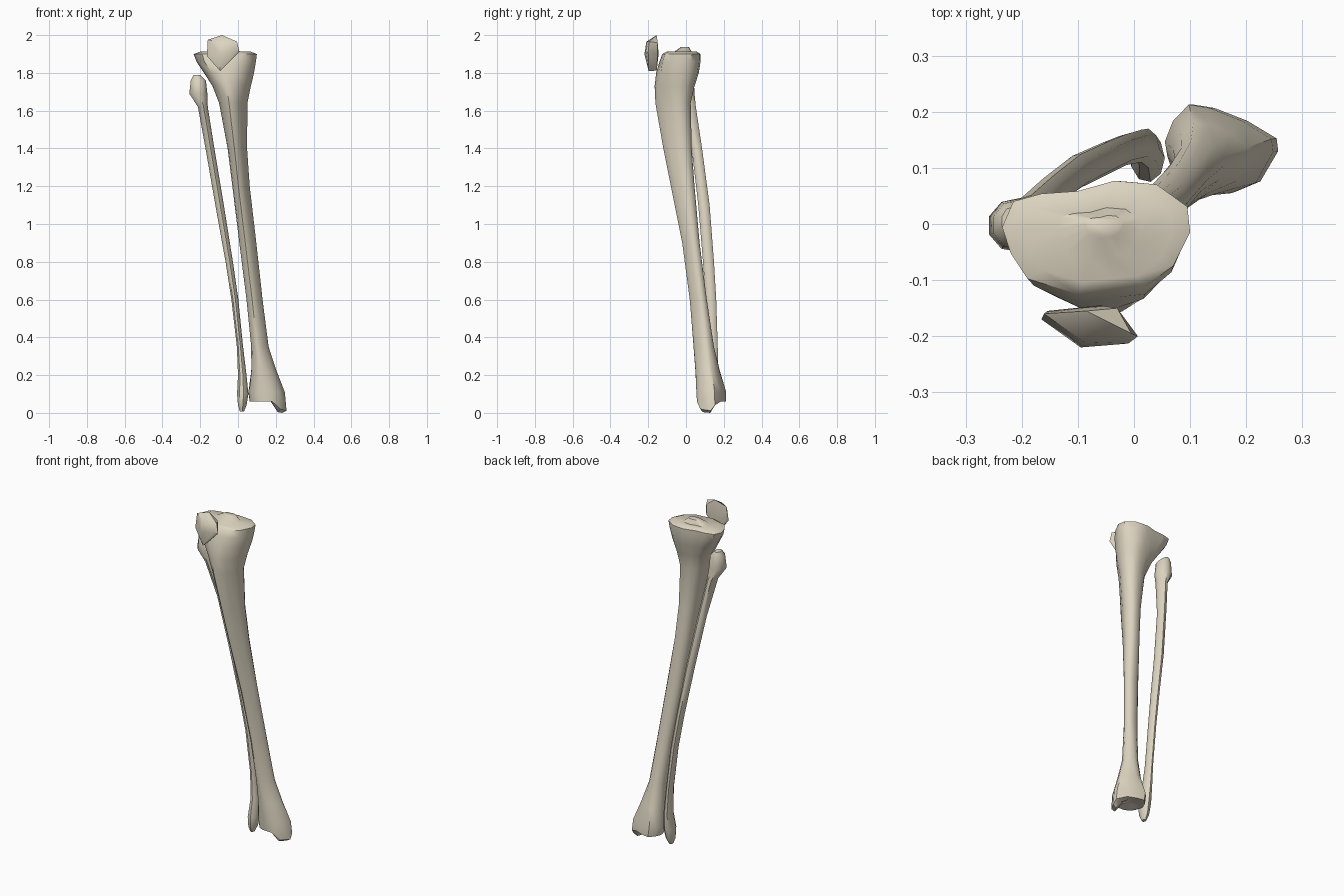
import bpy, bmesh, math

# Cross-sections, counter-clockwise from the inner (+x) side
PLATEAU = [(.1, -.02), (.095, .03), (.04, .073), (-.035, .08), (-.1, .06), (-.165, .055), (-.215, .04),
           (-.235, -.01), (-.22, -.06), (-.19, -.11), (-.1, -.14), (-.03, -.13), (.02, -.125), (.07, -.085)]
SHAFT = [(1, .3), (.95, .6), (.7, .9), (.3, 1), (-.2, .95), (-.6, .8), (-.9, .5),
         (-1, .1), (-.9, -.35), (-.6, -.8), (-.3, -1), (.05, -.9), (.4, -.6), (.8, -.1)]
ANKLE = [(.258, .13), (.255, .155), (.20, .19), (.14, .215), (.10, .222), (.07, .19), (.055, .15),
         (.06, .12), (.07, .09), (.09, .065), (.12, .052), (.15, .05), (.18, .05), (.225, .07)]
ROUND = [(math.cos(i * math.tau / 9), math.sin(i * math.tau / 9)) for i in range(9)]


def unit(shape):
    """Stretch a section to the 0..1 square."""
    xs, ys = zip(*shape)
    return [((x - min(xs)) / (max(xs) - min(xs)), (y - min(ys)) / (max(ys) - min(ys))) for x, y in shape]


def fit(shape, z, x0, x1, y0, y1):
    return [(x0 + u * (x1 - x0), y0 + v * (y1 - y0), z) for u, v in unit(shape)]


def mix(a, b, t):
    return [(p[0] * (1 - t) + q[0] * t, p[1] * (1 - t) + q[1] * t) for p, q in zip(unit(a), unit(b))]


def inset(ring, s, z, cx, cy):
    return [(cx + (x - cx) * s, cy + (y - cy) * s, z) for x, y, _ in ring]


def finish(name, bm, angle):
    bmesh.ops.recalc_face_normals(bm, faces=bm.faces)
    mesh = bpy.data.meshes.new(name)
    bm.to_mesh(mesh)
    bm.free()
    ob = bpy.data.objects.new(name, mesh)
    bpy.context.collection.objects.link(ob)
    mat = bpy.data.materials.get("bone") or bpy.data.materials.new("bone")
    mat.diffuse_color = (.72, .66, .53, 1)
    mesh.materials.append(mat)
    bpy.ops.object.select_all(action='DESELECT')
    ob.select_set(True)
    bpy.context.view_layer.objects.active = ob
    bpy.ops.object.shade_smooth_by_angle(angle=math.radians(angle))


def loft(name, rings, angle=45):
    bm = bmesh.new()
    loops = [[bm.verts.new(p) for p in r] for r in rings]
    for a, b in zip(loops, loops[1:]):
        for i in range(len(a)):
            j = (i + 1) % len(a)
            bm.faces.new((a[i], a[j], b[j], b[i]))
    bm.faces.new(loops[0])
    bm.faces.new(loops[-1])
    finish(name, bm, angle)


# Shin bone: plateau blends into the shaft, then into the ankle end
sections = [
    (PLATEAU, 1.90, -.235, .10, -.125, .077),
    (PLATEAU, 1.86, -.22, .095, -.14, .077),
    (mix(PLATEAU, SHAFT, .3), 1.80, -.18, .085, -.158, .068),
    (mix(PLATEAU, SHAFT, .6), 1.73, -.135, .068, -.166, .045),
    (SHAFT, 1.64, -.10, .05, -.162, .025),
    (SHAFT, 1.4, -.055, .048, -.12, .03),
    (SHAFT, 1.2, -.03, .062, -.08, .045),
    (SHAFT, .9, .007, .097, -.02, .072),
    (SHAFT, .6, .045, .13, .02, .11),
    (mix(SHAFT, ANKLE, .3), .35, .07, .162, .04, .148),
    (mix(SHAFT, ANKLE, .7), .22, .07, .205, .05, .18),
    (ANKLE, .11, .055, .248, .055, .213),
    (ANKLE, .06, .062, .257, .058, .213),
]
rings = [fit(*s) for s in sections]
top, low = rings[0], rings[-1]
sole = inset(low, .75, .062, .165, .125)
core = inset(low, .3, .072, .14, .13)
# Inner ankle knob hangs below the joint face
for i, z in ((13, .02), (0, .012), (1, .04)):
    low[i] = (*low[i][:2], z)
    sole[i] = (*sole[i][:2], z - .012 if i != 13 else .004)
cap = [inset(top, .2, 1.938, -.05, 0), inset(top, .45, 1.912, -.06, -.01), inset(top, .8, 1.912, -.06, -.02)]
loft("shin_bone", cap + rings + [sole, core])

# Slender outer calf bone
loft("calf_bone", [fit(ROUND, *r) for r in (
    (1.79, -.235, -.20, -.02, .03),
    (1.76, -.25, -.17, -.045, .042),
    (1.69, -.258, -.162, -.05, .045),
    (1.62, -.212, -.16, -.03, .052),
    (1.4, -.172, -.125, .03, .085),
    (1.1, -.12, -.075, .065, .125),
    (.8, -.066, -.027, .09, .148),
    (.6, -.035, .002, .105, .16),
    (.35, -.006, .027, .11, .168),
    (.2, 0, .045, .10, .17),
    (.1, -.005, .055, .075, .16),
    (.04, 0, .045, .08, .145),
    (.008, .01, .032, .095, .125))])

# Kneecap: faceted convex pebble
bm = bmesh.new()
for p in ((-.16, -.16, 1.975), (-.085, -.155, 2.0), (-.005, -.195, 1.965), (.007, -.2, 1.91),
          (-.095, -.198, 1.81), (-.095, -.155, 1.812), (-.165, -.17, 1.89), (-.095, -.22, 1.9),
          (-.09, -.21, 1.965), (-.03, -.15, 1.96), (-.03, -.15, 1.9), (-.06, -.145, 1.9),
          (-.155, -.155, 1.9), (-.01, -.213, 1.92)):
    bm.verts.new(p)
bmesh.ops.convex_hull(bm, input=bm.verts)
finish("kneecap", bm, 40)
